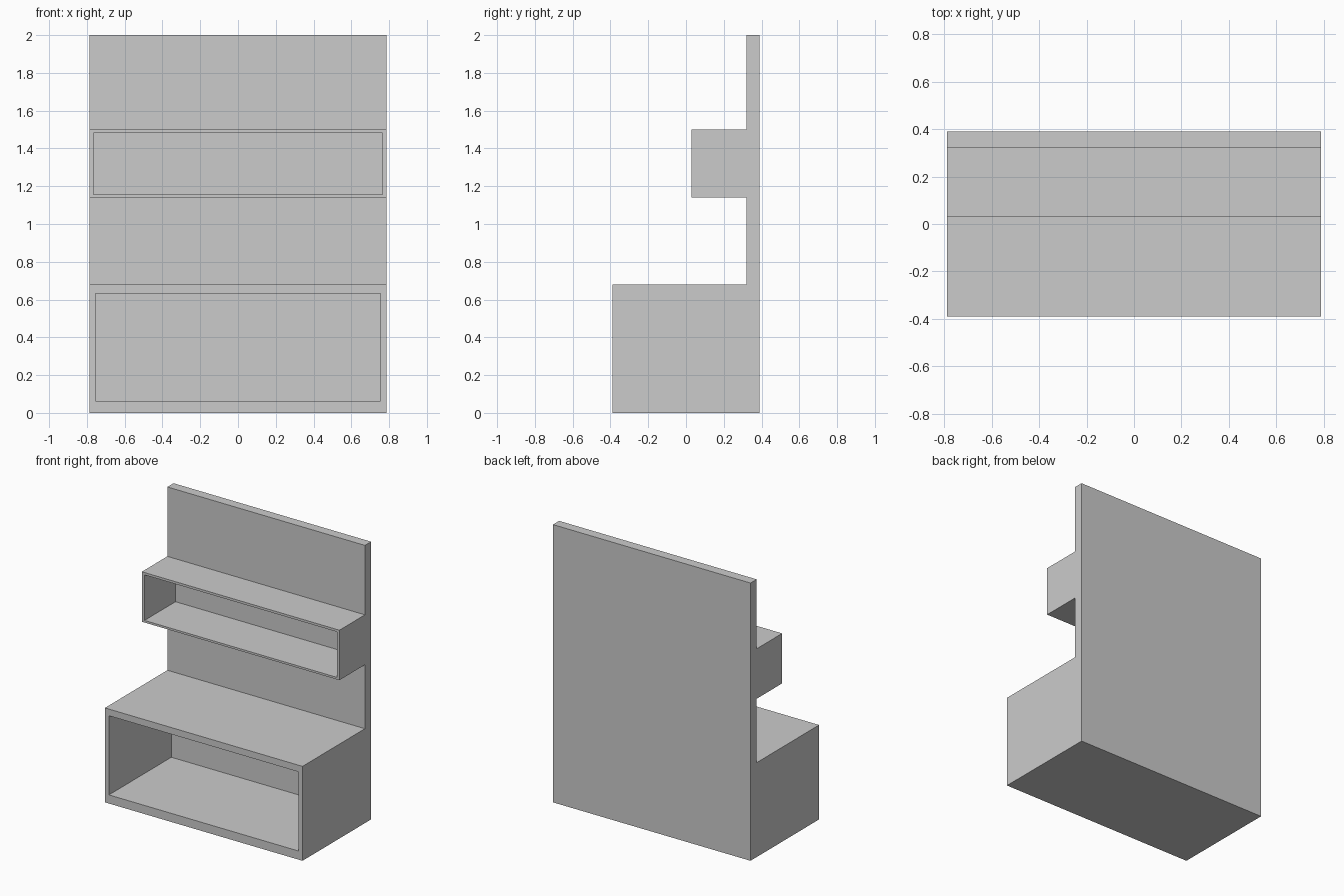
import bpy
import bmesh

if "Cube" in bpy.data.objects:
    bpy.data.objects.remove(bpy.data.objects["Cube"], do_unlink=True)

grey = bpy.data.materials.new("light_grey")
grey.use_nodes = True
colour = (0.6, 0.6, 0.6, 1)
grey.diffuse_color = colour
grey.node_tree.nodes["Principled BSDF"].inputs["Base Color"].default_value = colour

HALF_WIDTH = 0.787
BACK, PANEL, SHELF, FRONT = 0.39, 0.32, 0.03, -0.39


def extruded(name, profile, half):
    """Extrude a (y, z) profile across x from -half to +half."""
    bm = bmesh.new()
    face = bm.faces.new([bm.verts.new((-half, y, z)) for y, z in profile])
    ext = bmesh.ops.extrude_face_region(bm, geom=[face])
    verts = [v for v in ext["geom"] if isinstance(v, bmesh.types.BMVert)]
    bmesh.ops.translate(bm, verts=verts, vec=(2 * half, 0, 0))
    bmesh.ops.recalc_face_normals(bm, faces=bm.faces[:])
    mesh = bpy.data.meshes.new(name)
    bm.to_mesh(mesh)
    bm.free()
    mesh.materials.append(grey)
    obj = bpy.data.objects.new(name, mesh)
    bpy.context.collection.objects.link(obj)
    return obj


# Stepped body: base cabinet, back panel and upper shelf box
display_stand = extruded("display_stand", [
    (FRONT, 0), (BACK, 0), (BACK, 2), (PANEL, 2),
    (PANEL, 1.5), (SHELF, 1.5), (SHELF, 1.14), (PANEL, 1.14),
    (PANEL, 0.68), (FRONT, 0.68)], HALF_WIDTH)


# Open compartments cut into the front faces
def cut_compartment(name, half, front, back, bottom, top):
    cutter = extruded(name, [(front - 0.1, bottom), (back, bottom),
                             (back, top), (front - 0.1, top)], half)
    cutter.hide_render = True
    cutter.hide_set(True)
    cutter.display_type = 'WIRE'
    mod = display_stand.modifiers.new(name, 'BOOLEAN')
    mod.operation = 'DIFFERENCE'
    mod.solver = 'EXACT'
    mod.object = cutter
    return cutter


cutters = [
    cut_compartment("base_compartment_cutter", 0.755, FRONT, PANEL, 0.062, 0.632),
    cut_compartment("shelf_compartment_cutter", 0.766, SHELF, 0.383, 1.155, 1.483),
]

# Bake the cuts and discard the helpers
graph = bpy.context.evaluated_depsgraph_get()
display_stand.data = bpy.data.meshes.new_from_object(display_stand.evaluated_get(graph))
display_stand.modifiers.clear()
for cutter in cutters:
    bpy.data.objects.remove(cutter, do_unlink=True)
